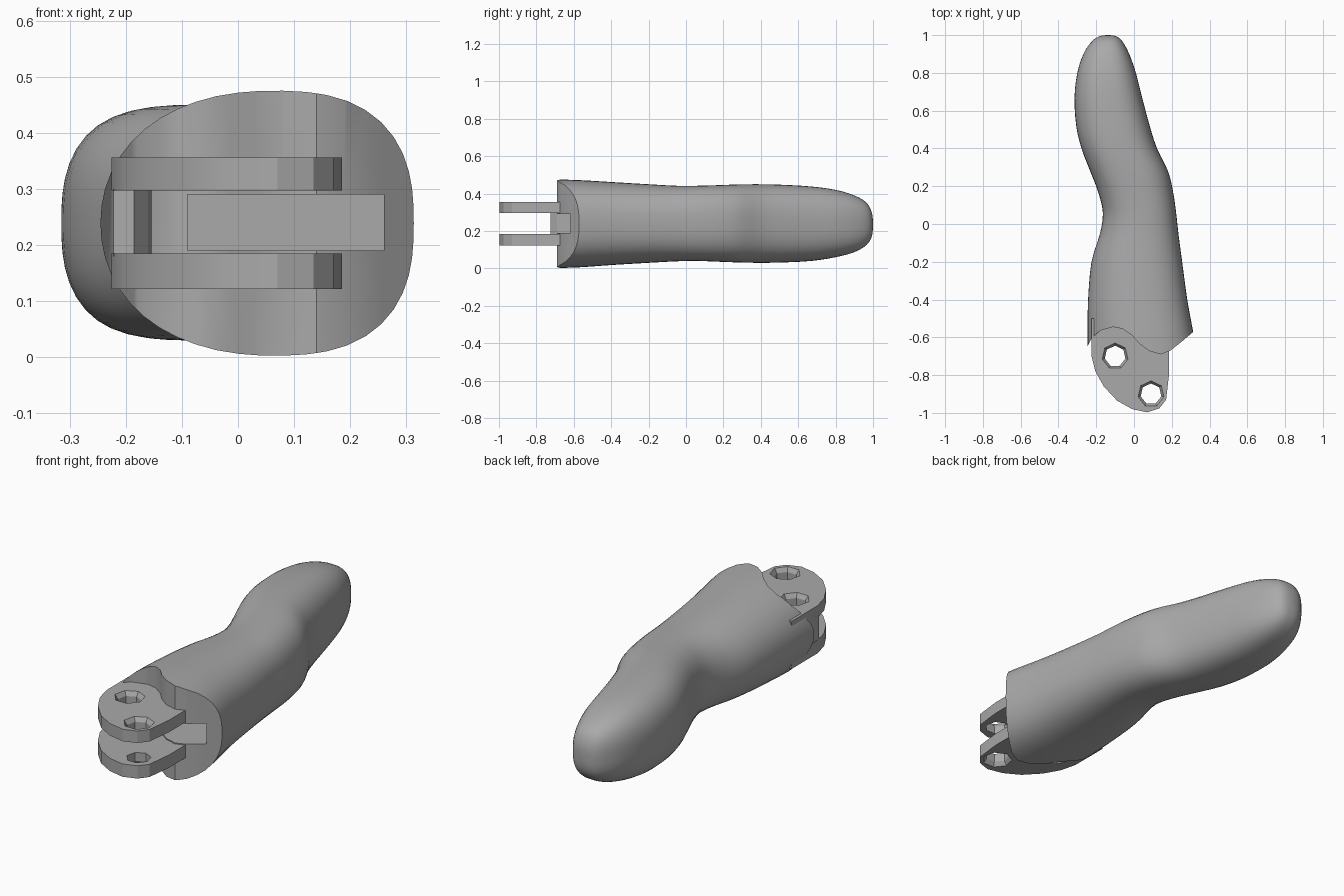
import bpy, bmesh, math
from mathutils import Vector

if "Cube" in bpy.data.objects:
    bpy.data.objects.remove(bpy.data.objects["Cube"], do_unlink=True)

grey = bpy.data.materials.new("plain grey")
grey.use_nodes = True
GREY = (0.4, 0.4, 0.4, 1)
grey.diffuse_color = GREY
grey.node_tree.nodes["Principled BSDF"].inputs["Base Color"].default_value = GREY


def finish(name, bm):
    bmesh.ops.recalc_face_normals(bm, faces=bm.faces)
    mesh = bpy.data.meshes.new(name)
    bm.to_mesh(mesh)
    bm.free()
    mesh.materials.append(grey)
    ob = bpy.data.objects.new(name, mesh)
    bpy.context.collection.objects.link(ob)
    return ob


def prism(name, outline, z0, z1):
    """Extrude a plan outline from z0 to z1."""
    bm = bmesh.new()
    face = bm.faces.new([bm.verts.new((x, y, z0)) for x, y in outline])
    top = bmesh.ops.extrude_face_region(bm, geom=[face])["geom"]
    verts = [v for v in top if isinstance(v, bmesh.types.BMVert)]
    bmesh.ops.translate(bm, verts=verts, vec=(0, 0, z1 - z0))
    return finish(name, bm)


def rect(x0, x1, y0, y1):
    return [(x0, y0), (x1, y0), (x1, y1), (x0, y1)]


def cone(name, x, y, z, r_low, r_high, depth):
    bm = bmesh.new()
    bmesh.ops.create_cone(bm, cap_ends=True, segments=7, radius1=r_low,
                          radius2=r_high, depth=depth)
    bmesh.ops.translate(bm, verts=bm.verts, vec=(x, y, z))
    return finish(name, bm)


def cut(target, cutter):
    cutter.hide_render = True
    mod = target.modifiers.new("cut", "BOOLEAN")
    mod.operation, mod.solver, mod.object = "DIFFERENCE", "EXACT", cutter
    bpy.context.view_layer.objects.active = target
    bpy.ops.object.modifier_apply(modifier=mod.name)
    bpy.data.objects.remove(cutter, do_unlink=True)


def spline(a, b, c, d, t):
    return 0.5 * (2*b + (c - a)*t + (2*a - 5*b + 4*c - d)*t*t + (3*b - a - 3*c + d)*t**3)


# Finger shell sections: y, left edge, right edge, bottom, top
rows = [Vector(r) for r in (
    (-.76, -.245, .345, 0, .478), (-.57, -.245, .313, .006, .472),
    (-.4, -.243, .282, .018, .462), (-.2, -.225, .255, .03, .45),
    (-.05, -.18, .235, .038, .442), (.06, -.165, .223, .04, .442),
    (.17, -.19, .207, .036, .445), (.28, -.232, .18, .032, .449),
    (.4, -.278, .122, .03, .45), (.52, -.306, .083, .032, .447),
    (.67, -.315, .043, .04, .438), (.8, -.3, .01, .06, .42),
    (.9, -.268, -.025, .087, .39), (.965, -.225, -.06, .125, .352),
    (.993, -.185, -.092, .17, .3), (1, -.145, -.13, .22, .25))]
STEPS, SIDES = 3, 48
sections = []
for i in range(len(rows) - 1):
    quad = [rows[max(i - 1, 0)], rows[i], rows[i + 1], rows[min(i + 2, len(rows) - 1)]]
    sections += [spline(*quad, s / STEPS) for s in range(STEPS)]
sections.append(rows[-1])

bm = bmesh.new()
rings = []
for y, x0, x1, z0, z1 in sections:
    blend = min(max((y + .2) / .5, 0), 1)
    ring = []
    for k in range(SIDES):
        a = math.tau * k / SIDES
        c, s = math.cos(a), math.sin(a)
        # fuller corners on the outer side, rounder on the inner side
        power = 2.6 if c > 0 else 2.1 + .5 * blend
        r = (abs(c)**power + abs(s)**power) ** (-1 / power)
        ring.append(bm.verts.new(((x0 + x1)/2 + (x1 - x0)/2 * c * r, y,
                                  (z0 + z1)/2 + (z1 - z0)/2 * s * r)))
    rings.append(ring)
for p, q in zip(rings, rings[1:]):
    for k in range(SIDES):
        n = (k + 1) % SIDES
        bm.faces.new((p[k], p[n], q[n], q[k]))
bm.faces.new(rings[0])
bm.faces.new(rings[-1])
shell = finish("finger_shell", bm)

# Wavy joint end, then the slot running into the shell
wave = [(-.4, -.66), (-.245, -.645), (-.225, -.605), (-.18, -.565), (-.11, -.545),
        (-.06, -.555), (-.01, -.59), (.03, -.635), (.08, -.672), (.14, -.69),
        (.19, -.672), (.25, -.625), (.315, -.57), (.5, -.42)]
cut(shell, prism("wave_cutter", wave + [(.5, -1.2), (-.4, -1.2)], -.2, .8))
cut(shell, prism("slot_cutter", rect(-.09, .26, -.9, -.4), .19, .29))

# Hinge tabs with pin holes, flared toward the outside
outline = [(-.225, -.5), (-.225, -.7), (-.205, -.78), (-.16, -.86), (-.09, -.935),
           (-.01, -.98), (.07, -.997), (.135, -.975), (.17, -.93), (.185, -.8),
           (.185, -.5)]
parts = [shell]
for name, z0, z1, up in (("upper_tab", .297, .356, 1), ("lower_tab", .122, .185, -1)):
    tab = prism(name, outline, z0, z1)
    outer = z1 if up > 0 else z0
    for x, y in ((-.1, -.7), (.09, -.9)):
        cut(tab, cone("hole_cutter", x, y, (z0 + z1) / 2, .056, .056, .3))
        wide = (.05, .09) if up > 0 else (.09, .05)
        cut(tab, cone("flare_cutter", x, y, outer, *wide, .06))
    parts.append(tab)

# Web joining the tabs on the inner side
parts.append(prism("tab_web", [(-.222, -.5), (-.222, -.715), (-.185, -.725),
                               (-.16, -.69), (-.15, -.5)], .18, .3))

for ob in parts:
    bpy.ops.object.select_all(action="DESELECT")
    ob.select_set(True)
    bpy.context.view_layer.objects.active = ob
    bpy.ops.object.shade_smooth_by_angle(angle=math.radians(30))
